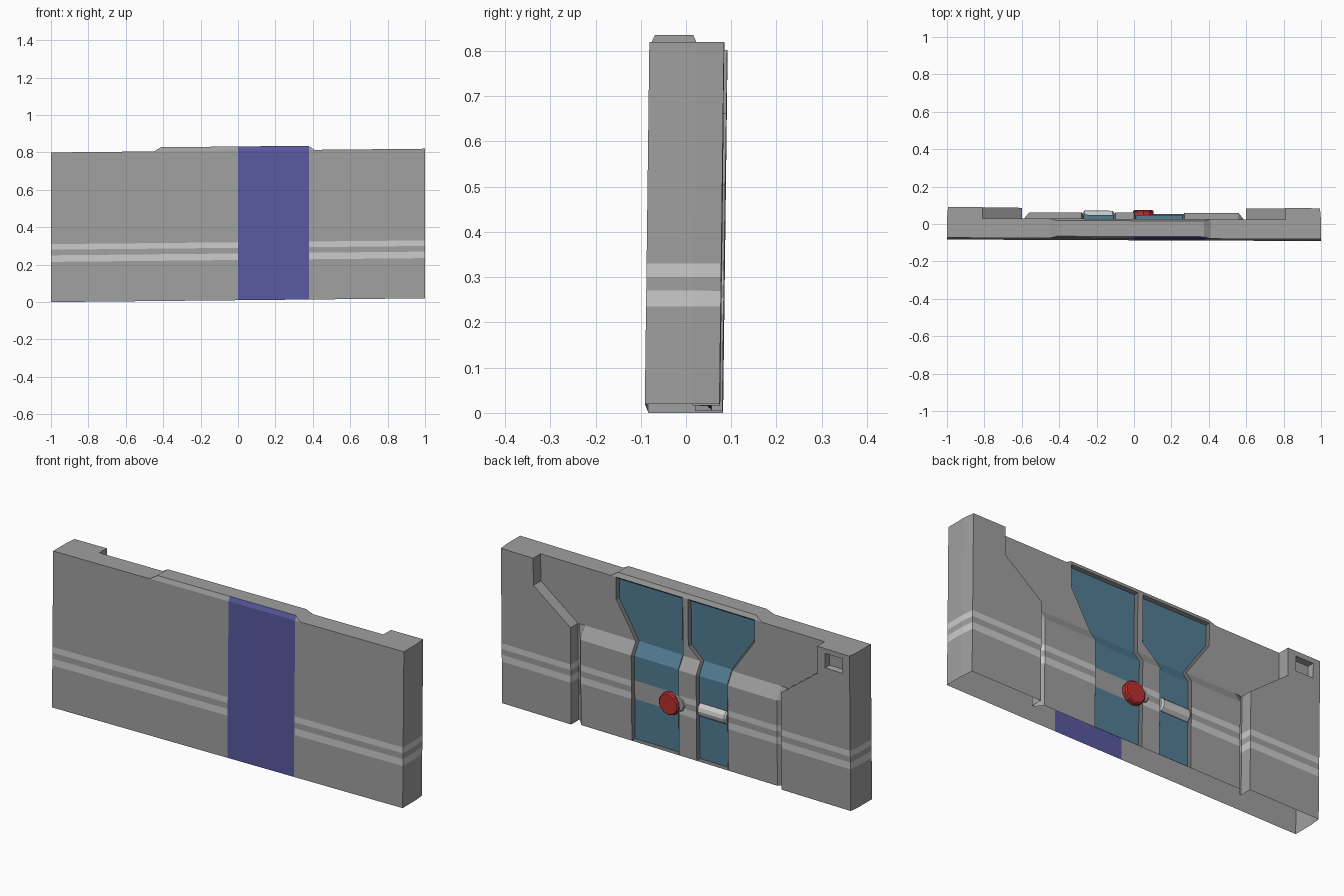
import bpy, bmesh, math
from mathutils import Matrix, Vector

if "Cube" in bpy.data.objects:
    bpy.data.objects.remove(bpy.data.objects["Cube"])

MATS = []
for name, c in [("grey", (.35, .35, .35)), ("light_grey", (.57, .57, .57)), ("navy", (.1, .1, .35)),
                ("teal", (.085, .21, .30)), ("dark", (.13, .13, .13)), ("red", (.5, .03, .03))]:
    m = bpy.data.materials.new(name)
    m.diffuse_color = (*c, 1)
    m.use_nodes = True
    m.node_tree.nodes["Principled BSDF"].inputs["Base Color"].default_value = m.diffuse_color
    MATS.append(m)
GREY, LIGHT, NAVY, TEAL, DARK, RED = range(6)
STRIPES = [(.215, .25), (.28, .31)]
FRONT, BACK, PANEL, PILLAR = -.082, .022, .06, .083
# the whole panel leans very slightly on every axis
LEAN = Matrix(((1, 0, 0, 0), (-.004, 1, .0125, -.005), (.01, 0, 1, .01), (0, 0, 0, 1)))


def prism(points, vec):
    bm = bmesh.new()
    f = bm.faces.new([bm.verts.new(p) for p in points])
    r = bmesh.ops.extrude_face_region(bm, geom=[f], use_keep_orig=True)
    bmesh.ops.translate(bm, vec=vec, verts=[v for v in r["geom"] if isinstance(v, bmesh.types.BMVert)])
    bmesh.ops.recalc_face_normals(bm, faces=bm.faces)
    return bm


def cut(bm, co, no, test=None):
    fs = [f for f in bm.faces if test is None or test(f)]
    geom = list({e for f in fs for e in f.edges} | {v for f in fs for v in f.verts}) + fs
    bmesh.ops.bisect_plane(bm, geom=geom, dist=1e-5, plane_co=co, plane_no=no)


def cut_rows(bm, xs=(), zs=()):
    for x in xs:
        cut(bm, (x, 0, 0), (1, 0, 0))
    for z in zs:
        cut(bm, (0, 0, z), (0, 0, 1))


def drop(bm, test):
    bmesh.ops.delete(bm, geom=[f for f in bm.faces if test(f)], context='FACES')


def is_bottom(f):
    return f.normal.z < -.9 and f.calc_center_median().z < .001


def paint(bm):
    for f in bm.faces:
        c = f.calc_center_median()
        if any(a < c.z < b for a, b in STRIPES):
            f.material_index = LIGHT
        if f.normal.y < -.3 and 0 < c.x < .38:
            f.material_index = NAVY


def pocket(bm, test, thick, depth, floor, wall):
    sel = [f for f in bm.faces if f.normal.y > .3 and test(f.calc_center_median())]
    r = bmesh.ops.inset_region(bm, faces=sel, thickness=thick, depth=-depth, use_even_offset=True)
    for f in r["faces"]:
        f.material_index = wall
    for f in sel:
        f.material_index = floor
    return sel


def finish(bm, name):
    me = bpy.data.meshes.new(name)
    bm.normal_update()
    bm.to_mesh(me)
    bm.free()
    for m in MATS:
        me.materials.append(m)
    me.transform(LEAN)
    ob = bpy.data.objects.new(name, me)
    bpy.context.collection.objects.link(ob)
    return ob


def ramp(z, z0, z1, a, b):
    t = min(1, max(0, (z - z0) / (z1 - z0)))
    return a + (b - a) * t


# panel shell: side profile swept along x, cut into rows and columns
profile = [(FRONT, 0), (FRONT, .8), (BACK, .8), (BACK, .5), (PANEL, .44), (PANEL, 0)]
body = prism([(-1, y, z) for y, z in profile], (2, 0, 0))
cut_rows(body, (0, .38, .27, -.03, -.10, -.28, -.41, .56, .59, .6, -.56, -.59, -.6),
         [z for s in STRIPES for z in s] + [.44, .5, .56, .685])
for v in body.verts:                                # grooves beside the pillars
    if abs(v.co.x) > .585 and v.co.y > .023:
        v.co.y = BACK
body.normal_update()


def diagonal(xa, za, xb, zb):
    lo, hi = min(xa, xb), max(xa, xb)

    def test(f):
        c = f.calc_center_median()
        return f.normal.y > .5 and lo < c.x < hi and min(za, zb) < c.z < max(za, zb)
    cut(body, (xa, 0, za), (zb - za, 0, xa - xb), test)


diagonal(.38, .685, .27, .5)
diagonal(-.41, .685, -.28, .5)
diagonal(-.03, .56, -.10, .5)
paint(body)

# funnel-shaped recesses
pocket(body, lambda c: 0 < c.x < ramp(c.z, .5, .685, .27, .38), .01, .012, TEAL, DARK)
pocket(body, lambda c: ramp(c.z, .5, .685, -.28, -.41) < c.x < ramp(c.z, .5, .56, -.10, -.03),
       .01, .012, TEAL, DARK)
for f in body.faces:                                # grey band behind the knob
    c = f.calc_center_median()
    if f.material_index == TEAL and c.x > 0 and .215 < c.z < .31:
        f.material_index = GREY
drop(body, lambda f: is_bottom(f) or
     (f.normal.y > .5 and abs(f.calc_center_median().x) > .6 and f.calc_center_median().z < .5))
finish(body, "panel_shell")

# raised middle of the top edge
hump = prism([(-.45, FRONT, .8), (.41, FRONT, .8), (.41, BACK, .8), (-.45, BACK, .8)], (0, 0, .022))
for v in hump.verts:
    if v.co.z > .81:
        v.co.x += .038 if v.co.x < 0 else -.035
        v.co.y += .01 if v.co.y < 0 else -.01
cut_rows(hump, (0, .38, -.02))
hump.normal_update()
paint(hump)
drop(hump, lambda f: f.normal.z < -.9)
finish(hump, "top_ridge")

# end pillars on the back
for side, name in ((1, "pillar_right"), (-1, "pillar_left")):
    outline = [(1, 0), (1, .8), (.81, .8), (.81, .66), (.6, .5), (.6, 0)]
    p = prism([(side * x, BACK, z) for x, z in outline], (0, PILLAR - BACK, 0))
    for v in p.verts:
        if abs(v.co.x) > .99 and v.co.y > .05:
            v.co.x = side * .994
    cut_rows(p, (), [z for s in STRIPES for z in s])
    p.normal_update()
    paint(p)
    if side < 0:                                    # square socket
        cut_rows(p, (-.955, -.855), (.70, .775))
        p.normal_update()
        pocket(p, lambda c: -.955 < c.x < -.855 and .70 < c.z < .775, .004, .03, GREY, GREY)
    drop(p, lambda f: f.normal.y < -.9 or is_bottom(f))
    finish(p, name)


def cylinder(name, loc, axis, r, length, sides, mat, bev):
    bm = bmesh.new()
    rot = Vector((0, 0, 1)).rotation_difference(Vector(axis)).to_matrix().to_4x4()
    bmesh.ops.create_cone(bm, cap_ends=True, segments=sides, radius1=r, radius2=r, depth=length,
                          matrix=Matrix.Translation(loc) @ rot)
    rims = [e for e in bm.edges if any(len(f.verts) > 4 for f in e.link_faces)]
    bmesh.ops.bevel(bm, geom=rims, offset=bev, segments=1, affect='EDGES')
    for f in bm.faces:
        f.material_index = mat
    return finish(bm, name)


# knob, its boss and the roller
cylinder("knob", (.05, .06, .255), (0, 1, 0), .058, .032, 10, RED, .006)
cylinder("knob_boss", (.005, .05, .265), (0, 1, 0), .045, .028, 8, GREY, .008)
cylinder("roller", (-.19, .035, .265), (1, 0, 0), .037, .165, 12, LIGHT, .008)
